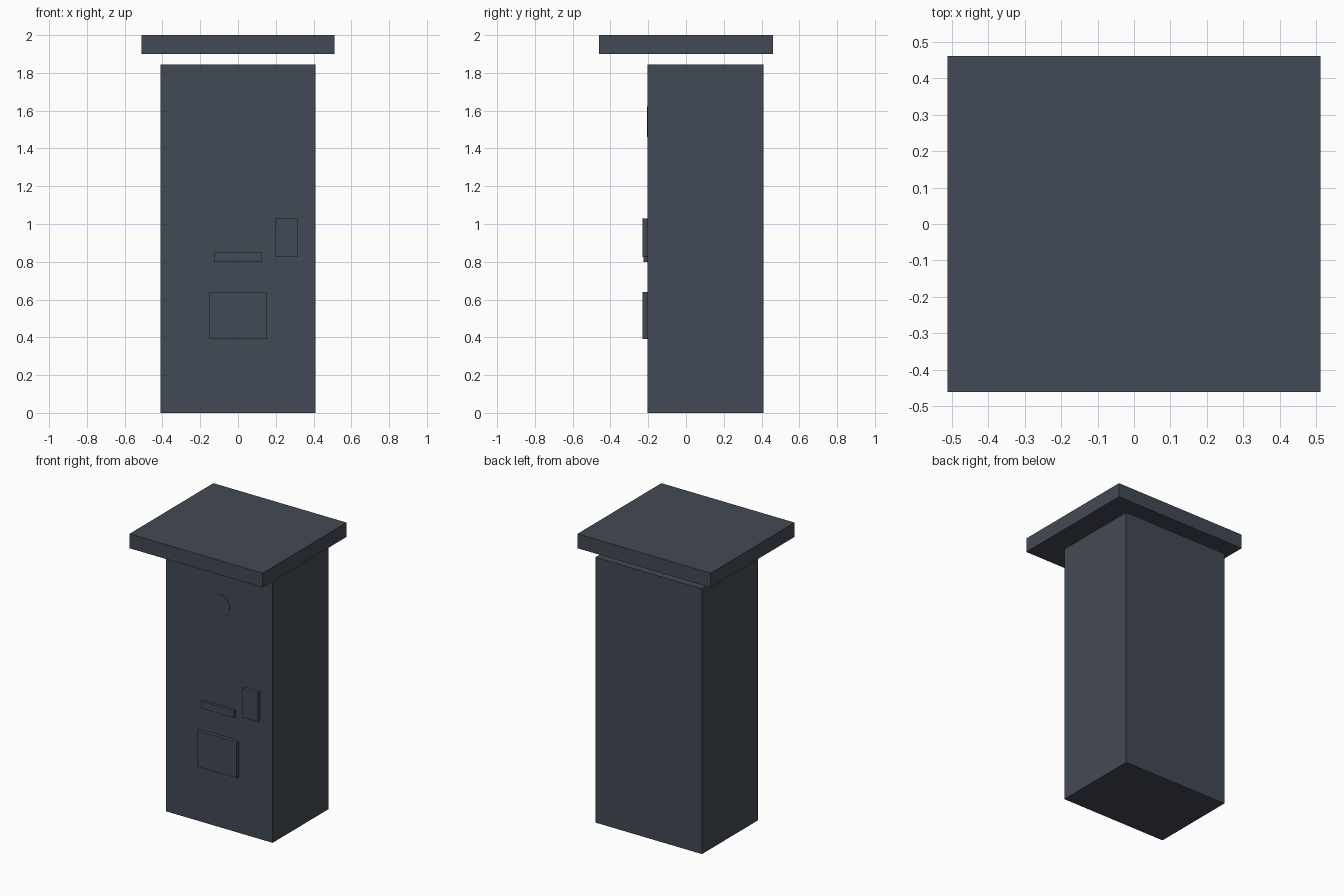
import bpy
from math import radians

cube = bpy.data.objects.get("Cube")
if cube:
    bpy.data.objects.remove(cube, do_unlink=True)

slate = bpy.data.materials.new("dark_slate")
slate.use_nodes = True
colour = (0.055, 0.067, 0.09, 1)
slate.diffuse_color = colour
slate.node_tree.nodes["Principled BSDF"].inputs["Base Color"].default_value = colour


def box(name, x, y, z):
    """Box spanning the (low, high) range on each axis."""
    spans = (x, y, z)
    bpy.ops.mesh.primitive_cube_add(size=1, location=[(a + b) / 2 for a, b in spans])
    ob = bpy.context.object
    ob.name = name
    ob.scale = [b - a for a, b in spans]
    bpy.ops.object.transform_apply(location=False, rotation=False, scale=True)
    ob.data.materials.append(slate)
    return ob


FRONT = -0.205

# Cabinet and the roof floating just above it
box("cabinet", (-0.41, 0.41), (FRONT, 0.41), (0, 1.845))
box("roof", (-0.512, 0.512), (-0.461, 0.461), (1.9, 2.0))

# Raised front fittings
box("delivery_tray", (-0.152, 0.152), (FRONT - 0.026, FRONT), (0.39, 0.64))
box("slot_plate", (-0.126, 0.126), (FRONT - 0.02, FRONT), (0.80, 0.85))
box("keypad", (0.196, 0.314), (FRONT - 0.026, FRONT), (0.825, 1.028))

# Round dial lying almost flush with the front
bpy.ops.mesh.primitive_cylinder_add(vertices=32, radius=0.081, depth=0.004,
                                    location=(0, FRONT, 1.542), rotation=(radians(90), 0, 0))
dial = bpy.context.object
dial.name = "dial"
dial.data.materials.append(slate)
bpy.ops.object.shade_smooth_by_angle(angle=radians(30))
